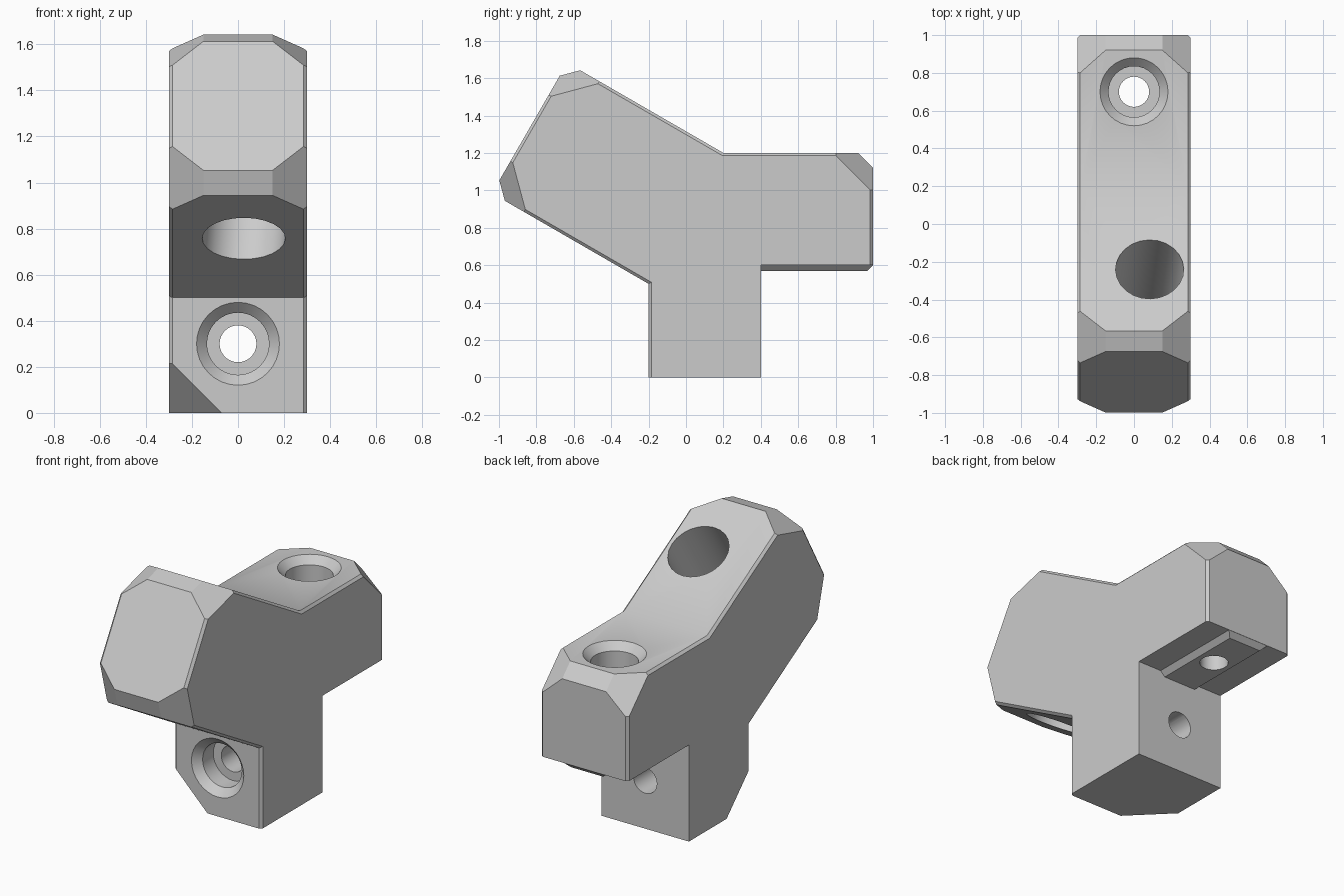
import bpy, bmesh, math
from mathutils import Vector, Matrix

cube = bpy.data.objects.get("Cube")
if cube:
    bpy.data.objects.remove(cube, do_unlink=True)

grey = bpy.data.materials.new("plain_grey")
grey.use_nodes = True
colour = (0.6, 0.6, 0.6, 1)
grey.diffuse_color = colour
grey.node_tree.nodes["Principled BSDF"].inputs["Base Color"].default_value = colour

HALF = 0.3      # half width of the body
CUT = 0.08      # chamfer across each free end
EDGE = 0.015    # thin chamfer on the long edges


def make_object(name, bm):
    bmesh.ops.recalc_face_normals(bm, faces=bm.faces[:])
    mesh = bpy.data.meshes.new(name)
    bm.to_mesh(mesh)
    bm.free()
    mesh.materials.append(grey)
    obj = bpy.data.objects.new(name, mesh)
    bpy.context.collection.objects.link(obj)
    return obj


def side(y, z):
    return Vector((0, y, z))


def slice_off(bm, point, normal):
    """Remove everything on the normal side of a plane and cap the cut."""
    geom = bm.verts[:] + bm.edges[:] + bm.faces[:]
    cut = bmesh.ops.bisect_plane(bm, geom=geom, dist=1e-5, plane_co=point,
                                 plane_no=normal.normalized(), clear_outer=True)
    rim = [e for e in cut["geom_cut"] if isinstance(e, bmesh.types.BMEdge)]
    bmesh.ops.edgenet_fill(bm, edges=rim)


def apply_boolean(obj, other, operation):
    mod = obj.modifiers.new(operation.lower(), "BOOLEAN")
    mod.operation = operation
    mod.solver = "EXACT"
    mod.object = other
    bpy.context.view_layer.objects.active = obj
    bpy.ops.object.modifier_apply(modifier=mod.name)
    bpy.data.objects.remove(other, do_unlink=True)


def turned_cutter(name, profile, origin, axis, steps):
    """Lathe a (radius, height) profile around an axis."""
    bm = bmesh.new()
    verts = [bm.verts.new((r, 0, h)) for r, h in profile]
    edges = [bm.edges.new(pair) for pair in zip(verts, verts[1:])]
    bmesh.ops.spin(bm, geom=verts + edges, cent=(0, 0, 0), axis=(0, 0, 1),
                   angle=math.tau, steps=steps)
    bmesh.ops.remove_doubles(bm, verts=bm.verts[:], dist=1e-5)
    turn = Vector((0, 0, 1)).rotation_difference(axis).to_matrix().to_4x4()
    bmesh.ops.transform(bm, matrix=Matrix.Translation(origin) @ turn, verts=bm.verts[:])
    obj = make_object(name, bm)
    obj.hide_render = True
    return obj


# Side profile: upright leg, level block at the back, raised arm at the front
slope = math.radians(30)
out = side(-math.cos(slope), math.sin(slope))
up = side(math.sin(slope), math.cos(slope))
back, level = side(0, 0) + Vector((0, 1, 0)), Vector((0, 0, 1))
arm_top = side(-0.635, 1.682)
arm_low = side(-1.038, 0.984)
block_top = side(1, 1.2)
profile = [
    side(-0.2, 0), side(0.4, 0), side(0.4, 0.6), side(1, 0.6),
    block_top - level * CUT, block_top - back * CUT, side(0.2, 1.2),
    arm_top - out * CUT, arm_top - up * CUT,
    arm_low + up * CUT, arm_low - out * CUT, side(-0.2, 0.5),
]
bm = bmesh.new()
face = bm.faces.new([bm.verts.new(p - Vector((HALF, 0, 0))) for p in profile])
extruded = bmesh.ops.extrude_face_region(bm, geom=[face])
moved = [v for v in extruded["geom"] if isinstance(v, bmesh.types.BMVert)]
bmesh.ops.translate(bm, verts=moved, vec=(2 * HALF, 0, 0))
bmesh.ops.recalc_face_normals(bm, faces=bm.faces[:])

# Thin chamfers along the outer edges, leaving the mounting faces sharp
rims = []
for e in bm.edges:
    a, b = (v.co for v in e.verts)
    mid = (a + b) / 2
    mounting = mid.z < 0.01 or (mid.y > 0.3 and mid.z < 0.65)
    if abs(a.x - b.x) < 1e-4 and not mounting:
        rims.append(e)
bmesh.ops.bevel(bm, geom=rims, offset=EDGE, offset_type="OFFSET", segments=1,
                affect="EDGES", clamp_overlap=True)

# Corner facets on the free ends, mirrored left and right
for corner, end, face_dir in ((arm_top, out, up), (arm_low, out, -up),
                              (block_top, back, level)):
    for s in (-1, 1):
        slice_off(bm, corner + Vector((s * HALF, 0, 0)) - end * 0.213,
                  end + face_dir + Vector((s * 0.89, 0, 0)))

# Large single corner cut at the foot of the leg
slice_off(bm, Vector((-HALF, -0.2, 0.23)), Vector((-1, -1, -1)))
body = make_object("angled_bracket", bm)

# Tapered key rail under the back block
bm = bmesh.new()
for half, tip, z in ((0.14, 0.999, 0.65), (0.14, 0.999, 0.6), (0.11, 0.97, 0.57)):
    for x in (-half, half):
        for y in (0.38, tip):
            bm.verts.new((x, y, z))
bmesh.ops.convex_hull(bm, input=bm.verts[:])
bmesh.ops.dissolve_limit(bm, angle_limit=0.01, verts=bm.verts[:], edges=bm.edges[:])
apply_boolean(body, make_object("key_rail", bm), "UNION")

# Countersunk, counterbored screw holes in the leg and the block
screw = [(0, 0.02), (0.2, 0.02), (0.135, -0.045), (0.135, -0.15),
         (0.08, -0.15), (0.08, -0.72), (0, -0.72)]
for name, origin, axis in (("leg_hole", side(-0.2, 0.3), -back),
                           ("block_hole", side(0.7, 1.2), level)):
    apply_boolean(body, turned_cutter(name, screw, origin, axis, 32), "DIFFERENCE")

# Slightly leaning bore through the arm
low, high = Vector((0.025, -0.645, 0.757)), Vector((0.083, -0.24, 1.454))
bore = [(0, -0.6), (0.18, -0.6), (0.18, 0.6), (0, 0.6)]
apply_boolean(body, turned_cutter("arm_bore", bore, (low + high) / 2, high - low, 24),
              "DIFFERENCE")

bpy.ops.object.select_all(action="DESELECT")
body.select_set(True)
bpy.context.view_layer.objects.active = body
bpy.ops.object.shade_smooth_by_angle(angle=math.radians(30.5))
